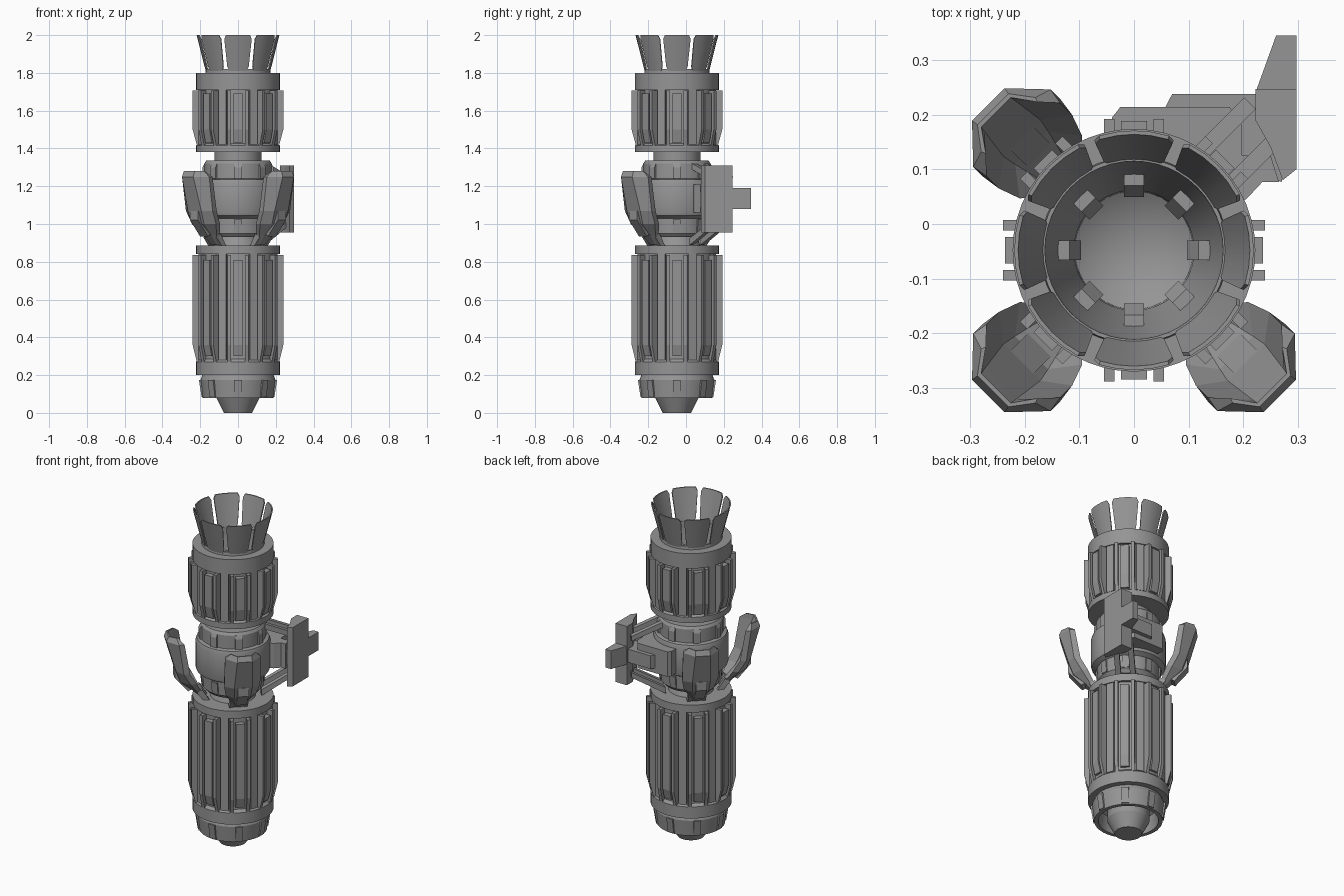
import bpy, bmesh, math
from mathutils import Vector

AXIS_Y = -0.048
EIGHT = [i * 45 for i in range(8)]
DARK = bpy.data.materials.new("dark_metal")
DARK.diffuse_color = (0.3, 0.3, 0.3, 1)


def finish(name, bm, smooth=True):
    bmesh.ops.remove_doubles(bm, verts=bm.verts, dist=1e-5)
    bmesh.ops.recalc_face_normals(bm, faces=bm.faces)
    me = bpy.data.meshes.new(name)
    bm.to_mesh(me)
    bm.free()
    me.materials.append(DARK)
    ob = bpy.data.objects.new(name, me)
    bpy.context.collection.objects.link(ob)
    if smooth:
        me.shade_smooth()
        me.set_sharp_from_angle(angle=math.radians(25))
    return ob


def polar(r, t, z, deg):
    """Point at radial distance r and tangential offset t around the axis."""
    a = math.radians(deg)
    return Vector((r * math.cos(a) - t * math.sin(a),
                   AXIS_Y + r * math.sin(a) + t * math.cos(a), z))


def loft(bm, rings, closed=False):
    rows = [[bm.verts.new(p) for p in ring] for ring in rings]
    n = len(rows[0])
    pairs = list(zip(rows, rows[1:])) + ([(rows[-1], rows[0])] if closed else [])
    for a, b in pairs:
        for i in range(n):
            j = (i + 1) % n
            bm.faces.new((a[i], a[j], b[j], b[i]))
    if not closed:
        bm.faces.new(rows[0])
        bm.faces.new(rows[-1])


def lathe(name, profile, seg=48):
    """Revolve a closed (r, z) profile."""
    bm = bmesh.new()
    loft(bm, [[polar(r, 0, z, 360 * i / seg) for r, z in profile]
              for i in range(seg)], closed=True)
    bmesh.ops.dissolve_degenerate(bm, edges=bm.edges, dist=1e-5)
    return finish(name, bm)


def radial(name, rz, spans, angles):
    """Extrude an (r, z) outline across tangential spans, repeated by angle."""
    bm = bmesh.new()
    for a in angles:
        for t0, t1 in spans:
            loft(bm, [[polar(r, t, z, a) for r, z in rz] for t in (t0, t1)])
    return finish(name, bm, False)


def plate(name, xy, z0, z1):
    bm = bmesh.new()
    loft(bm, [[Vector((x, y, z)) for x, y in xy] for z in (z0, z1)])
    return finish(name, bm, False)


# bottom nozzle and its hollow shroud
lathe("nozzle_plug", [(0, 0), (0.075, 0), (0.115, 0.08), (0.115, 0.22), (0, 0.22)])
lathe("nozzle_shroud", [(0.165, 0.08), (0.187, 0.08), (0.198, 0.175), (0.185, 0.21),
                        (0.1, 0.21), (0.155, 0.17)])
radial("shroud_tabs", [(0.17, 0.085), (0.193, 0.085), (0.207, 0.175), (0.18, 0.175)],
       [(-0.02, 0.02)], EIGHT)

# lower body with collars
lathe("lower_body", [(0, 0.2), (0.222, 0.2), (0.222, 0.27), (0.207, 0.285), (0.207, 0.84),
                     (0.222, 0.84), (0.222, 0.885), (0.15, 0.885), (0, 0.885)])
radial("lower_ribs", [(0.19, 0.27), (0.218, 0.27), (0.24, 0.36), (0.24, 0.835), (0.19, 0.835)],
       [(-0.055, -0.036), (0.036, 0.055)], EIGHT)
radial("lower_panels", [(0.19, 0.3), (0.22, 0.3), (0.236, 0.36), (0.236, 0.81), (0.19, 0.81)],
       [(-0.024, 0.024)], EIGHT)
radial("lower_fillers", [(0.19, 0.28), (0.216, 0.28), (0.216, 0.84), (0.19, 0.84)],
       [(-0.022, 0.022)], [a + 22.5 for a in EIGHT])

# middle section: neck, band and shoulders
lathe("middle_body", [(0, 0.87), (0.13, 0.87), (0.108, 0.93), (0.15, 0.93), (0.168, 0.95),
                      (0.172, 1.03), (0.2, 1.045), (0.205, 1.06), (0.205, 1.215),
                      (0.198, 1.235), (0.178, 1.24), (0.178, 1.32), (0.168, 1.335),
                      (0.125, 1.335), (0.125, 1.39), (0, 1.39)])
radial("lower_neck_tabs", [(0.15, 0.955), (0.172, 0.955), (0.18, 1.025), (0.15, 1.025)],
       [(-0.02, 0.02)], EIGHT)
radial("upper_neck_tabs", [(0.15, 1.24), (0.187, 1.24), (0.187, 1.3), (0.178, 1.32), (0.15, 1.32)],
       [(-0.02, 0.02)], EIGHT)

# upper body with open bore
lathe("upper_body", [(0, 1.38), (0.222, 1.38), (0.222, 1.415), (0.207, 1.425), (0.207, 1.71),
                     (0.222, 1.71), (0.222, 1.8), (0.172, 1.8), (0.17, 1.82), (0.163, 1.82),
                     (0.16, 1.74), (0.11, 1.62), (0.108, 1.56), (0, 1.49)])
radial("upper_ribs", [(0.19, 1.415), (0.217, 1.415), (0.24, 1.5), (0.24, 1.708), (0.19, 1.708)],
       [(-0.055, -0.036), (0.036, 0.055)], EIGHT)
radial("upper_panels", [(0.19, 1.43), (0.22, 1.43), (0.236, 1.5), (0.236, 1.69), (0.19, 1.69)],
       [(-0.024, 0.024)], EIGHT)
radial("upper_fillers", [(0.19, 1.42), (0.216, 1.42), (0.216, 1.71), (0.19, 1.71)],
       [(-0.022, 0.022)], [a + 22.5 for a in EIGHT])
radial("bore_studs", [(0.13, 1.57), (0.097, 1.57), (0.097, 1.65), (0.118, 1.69), (0.145, 1.69)],
       [(-0.018, 0.018)], EIGHT)

# crown of flared leaves
bm = bmesh.new()
for a in EIGHT:
    rings = []
    for u in (-1, -0.85, -0.42, 0, 0.42, 0.85, 1):
        top = 1.98 if abs(u) == 1 else 2.0
        foot = 1.835 if abs(u) == 1 else 1.81
        ring = []
        for z, dr in ((foot, 0), (top, 0), (top, -0.007), (foot, -0.007)):
            r = 0.171 + 0.048 * (z - 1.81) / 0.19 + dr
            ring.append(polar(r, 0, z, a + u * (18.5 + 1.5 * (z - 1.8) / 0.2)))
        rings.append(ring)
    loft(bm, rings)
finish("crown_leaves", bm)

# three folded side fins: (z, centre r, edge r, fold half-width, edge half-width, thickness)
FIN = [(1.28, 0.365, 0.325, 0.04, 0.07, 0.008), (1.25, 0.377, 0.316, 0.042, 0.1, 0.03),
       (1.07, 0.325, 0.29, 0.05, 0.1, 0.035), (1.0, 0.3, 0.25, 0.045, 0.085, 0.035),
       (0.94, 0.23, 0.21, 0.03, 0.05, 0.025), (0.89, 0.18, 0.17, 0.02, 0.03, 0.02)]
bm = bmesh.new()
for a in (135, 225, 315):
    rings = []
    for z, rc, re, tc, te, th in FIN:
        outer = [(re, -te), (rc, -tc), (rc, tc), (re, te)]
        inner = [(r - th, t * 0.95) for r, t in reversed(outer)]
        rings.append([polar(r, t, z, a) for r, t in outer + inner])
    loft(bm, rings)
finish("side_fins", bm, False)
radial("fin_blocks", [(0.23, 0.95), (0.255, 0.935), (0.328, 1.02), (0.328, 1.07), (0.29, 1.07)],
       [(-0.03, 0.03)], (135, 225, 315))
radial("fin_hinges", [(0.13, 0.87), (0.16, 0.87), (0.21, 0.93), (0.18, 0.95)],
       [(-0.05, -0.03), (0.03, 0.05)], (135, 225, 315))

# mounting bracket on the remaining corner
plate("bracket_clamp", [(-0.04, 0.12), (-0.04, 0.195), (-0.025, 0.214), (0.175, 0.214),
                        (0.198, 0.18), (0.198, 0.125), (0.25, 0.125), (0.265, 0.077),
                        (0.235, 0.077), (0.205, 0.045), (0.15, 0.03)], 1.06, 1.21)
plate("bracket_arm", [(0.05, 0.2), (0.07, 0.238), (0.24, 0.238), (0.28, 0.12),
                      (0.27, 0.077), (0.2, 0.1)], 1.09, 1.17)
plate("bracket_pad", [(0.222, 0.247), (0.297, 0.247), (0.297, 0.1), (0.272, 0.08),
                      (0.25, 0.14), (0.222, 0.19)], 0.955, 1.31)
plate("bracket_tab", [(0.222, 0.24), (0.26, 0.345), (0.297, 0.345), (0.297, 0.24)], 1.08, 1.19)
radial("upper_strut", [(0.15, 1.32), (0.17, 1.32), (0.34, 1.25), (0.34, 1.22), (0.15, 1.295)],
       [(-0.055, -0.025), (0.025, 0.055)], [45])
radial("lower_strut", [(0.15, 0.89), (0.17, 0.9), (0.34, 1.0), (0.34, 1.03), (0.15, 0.925)],
       [(-0.055, -0.025), (0.025, 0.055)], [45])
